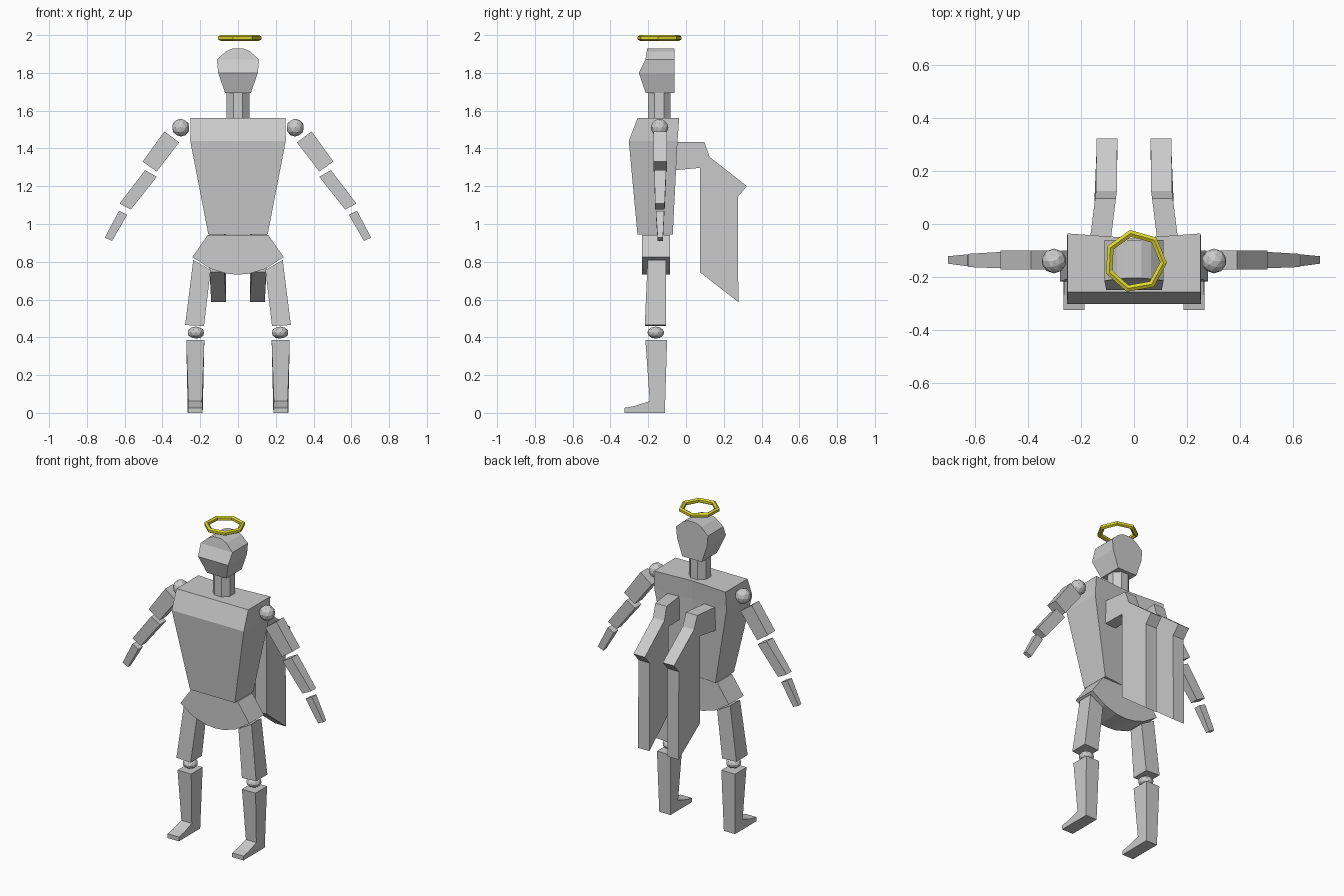
import bpy, bmesh
from math import cos, sin, tau, radians

if "Cube" in bpy.data.objects:
    bpy.data.objects.remove(bpy.data.objects["Cube"])


def finish(name, bm, mirror=False):
    bmesh.ops.recalc_face_normals(bm, faces=bm.faces)
    me = bpy.data.meshes.new(name)
    bm.to_mesh(me)
    bm.free()
    ob = bpy.data.objects.new(name, me)
    bpy.context.collection.objects.link(ob)
    if mirror:
        ob.modifiers.new("Mirror", 'MIRROR').use_mirror_merge = False
    return ob


def loft(name, rings, mirror=False, closed=False):
    """Skin a list of equal-length point rings, capped unless closed."""
    bm = bmesh.new()
    vs = [[bm.verts.new(p) for p in r] for r in rings]
    n = len(vs[0])
    pairs = list(zip(vs, vs[1:])) + ([(vs[-1], vs[0])] if closed else [])
    for a, b in pairs:
        for i in range(n):
            j = (i + 1) % n
            bm.faces.new((a[i], a[j], b[j], b[i]))
    if not closed:
        bm.faces.new(vs[0])
        bm.faces.new(vs[-1])
    return finish(name, bm, mirror)


def stack(name, rows, dent=0):
    """Rows of (z, half width, front y, back y); dent pushes the spine in."""
    return loft(name, [[(-w, f, z), (w, f, z), (w, b, z), (0, b - dent, z), (-w, b, z)]
                       for z, w, f, b in rows])


def limb(name, start, end):
    """Tapered box; each end is (outer xz, inner xz, front y, back y)."""
    return loft(name, [[(o[0], f, o[1]), (i[0], f, i[1]), (i[0], b, i[1]), (o[0], b, o[1])]
                       for o, i, f, b in (start, end)], True)


def ball(name, loc, scale):
    bm = bmesh.new()
    bmesh.ops.create_icosphere(bm, subdivisions=2, radius=1)
    for v in bm.verts:
        v.co = [c + s * k for c, s, k in zip(loc, scale, v.co)]
    return finish(name, bm, True)


# Head, neck, torso
stack("head", [(1.693, .068, -.213, -.06), (1.80, .105, -.25, -.06), (1.87, .112, -.215, -.06),
               (1.913, .065, -.208, -.06), (1.93, .028, -.205, -.06)])
loft("neck", [[(.065 * cos(tau * (i + .5) / 8), -.142 + .065 * sin(tau * (i + .5) / 8), z)
               for i in range(8)] for z in (1.54, 1.70)])
stack("torso", [(.945, .157, -.257, -.07), (1.44, .253, -.303, -.045),
                (1.56, .252, -.257, -.036)], .018)

# Pelvis: a front profile given depth
hips = [(-.16, .942), (.16, .942), (.242, .825), (.145, .763), (.06, .737), (0, .732),
        (-.06, .737), (-.145, .763), (-.242, .825)]
loft("pelvis", [[(x, y, z) for x, z in hips] for y in (-.232, -.085)])

# Arms
ball("shoulder", (.303, -.14, 1.51), (.047, .047, .047))
limb("upper_arm", ((.39, 1.49), (.312, 1.432), -.173, -.10), ((.505, 1.33), (.43, 1.278), -.173, -.10))
limb("forearm", ((.492, 1.285), (.43, 1.25), -.168, -.105), ((.627, 1.108), (.567, 1.077), -.163, -.113))
limb("hand", ((.63, 1.07), (.587, 1.048), -.16, -.115), ((.705, .928), (.667, .91), -.15, -.122))

# Legs
limb("thigh", ((.237, .81), (.145, .757), -.203, -.105), ((.28, .465), (.18, .46), -.218, -.105))
ball("knee", (.223, -.16, .425), (.045, .045, .032))
# Shin and foot: side profile with (y, z, inner x, outer x)
leg = [(-.325, 0, .187, .266), (-.325, .027, .187, .266), (-.27, .037, .187, .266),
       (-.192, .062, .19, .263), (-.215, .387, .178, .274), (-.10, .387, .178, .274),
       (-.112, 0, .187, .266)]
loft("shin_and_foot", [[(p[k], p[0], p[1]) for p in leg] for k in (2, 3)], True)

# Folded wings: side profile, drifting inward toward the rear
wing = [(-.06, 1.435), (.097, 1.435), (.125, 1.355), (.323, 1.20), (.275, 1.145),
        (.277, .587), (.073, .745), (.073, 1.297), (-.06, 1.285)]
loft("wing", [[(x - .025 * min(1, (y + .06) / .2), y, z) for y, z in wing]
              for x in (.088, .167)], True)

# Halo: seven-sided ring
R, r = .107, .015
halo = loft("halo", [[((R + r * cos(t)) * cos(a), (R + r * cos(t)) * sin(a), r * sin(t))
                      for t in (tau * (k + .5) / 6 for k in range(6))]
                     for a in (radians(-3) + tau * i / 7 for i in range(7))], closed=True)
halo.location = (.005, -.141, 1.985)
gold = bpy.data.materials.new("yellow")
gold.diffuse_color = (.75, .7, .03, 1)
gold.use_nodes = True
gold.node_tree.nodes["Principled BSDF"].inputs["Base Color"].default_value = gold.diffuse_color
halo.data.materials.append(gold)
